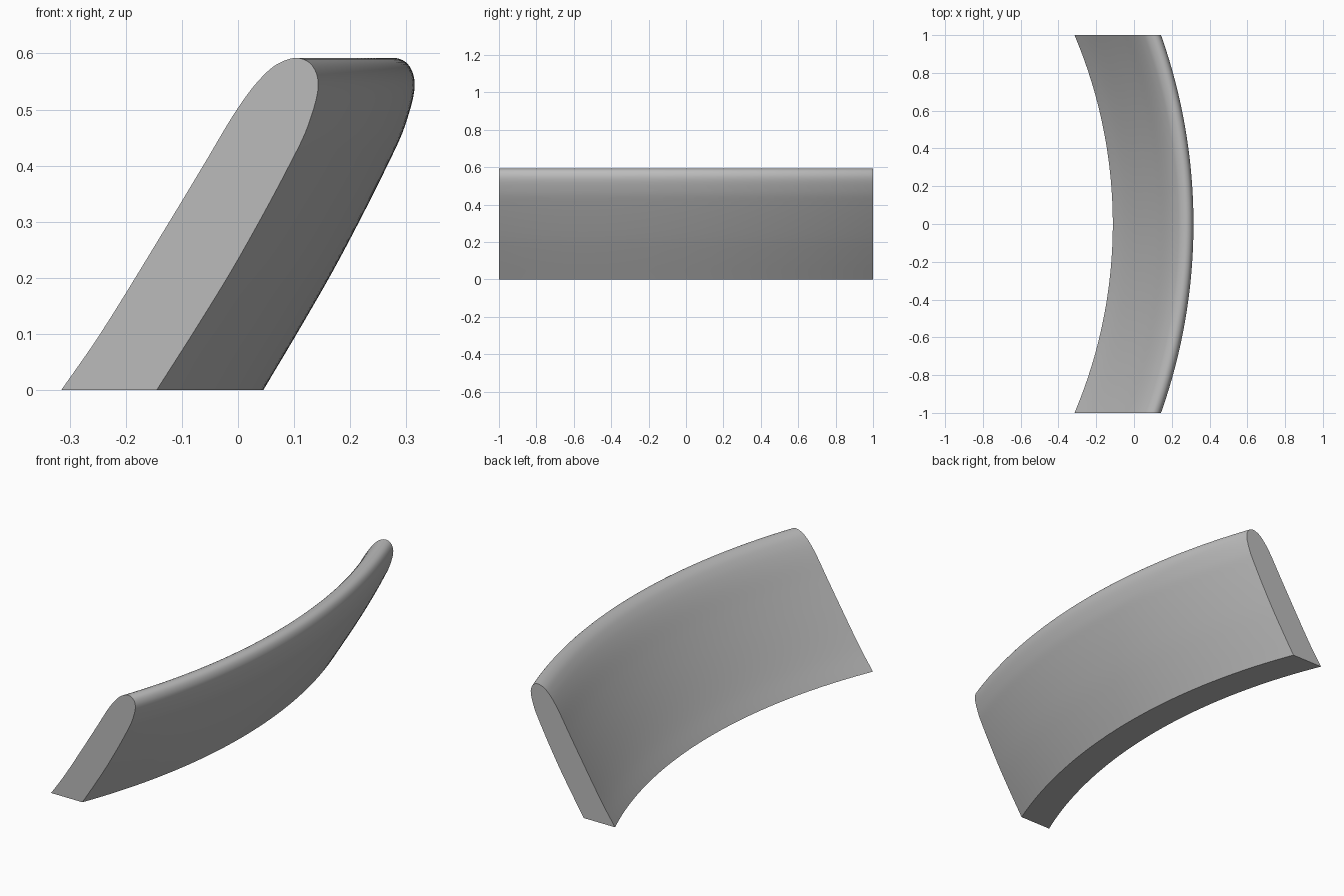
import bpy, bmesh, math
from mathutils import Vector

if "Cube" in bpy.data.objects:
    bpy.data.objects.remove(bpy.data.objects["Cube"])

AXIS_X = -2.68    # vertical axis the panel curves around
STATIONS = 64     # cross-sections along the length
STEPS = 5         # smoothing steps per profile span

# Leaning cross-section at the flat ends, from inner foot over the crest to outer foot
PROFILE = [(-0.315, 0), (-0.247, 0.098), (-0.126, 0.294), (-0.065, 0.395),
           (0, 0.503), (0.038, 0.553), (0.07, 0.581), (0.105, 0.592),
           (0.13, 0.581), (0.143, 0.548), (0.125, 0.472), (0.09, 0.398),
           (0, 0.233), (-0.068, 0.121), (-0.145, 0)]


def smooth_path(points):
    """Catmull-Rom curve with centripetal spacing through the points."""
    p = [Vector(q) for q in points]
    p = [2 * p[0] - p[1]] + p + [2 * p[-1] - p[-2]]
    out = []
    for a, b, c, d in zip(p, p[1:], p[2:], p[3:]):
        t1 = math.sqrt((b - a).length)
        t2 = t1 + math.sqrt((c - b).length)
        t3 = t2 + math.sqrt((d - c).length)
        for i in range(STEPS):
            t = t1 + (t2 - t1) * i / STEPS
            a1 = a.lerp(b, t / t1)
            a2 = b.lerp(c, (t - t1) / (t2 - t1))
            a3 = c.lerp(d, (t - t2) / (t3 - t2))
            b1 = a1.lerp(a2, t / t2)
            b2 = a2.lerp(a3, (t - t1) / (t3 - t1))
            out.append(b1.lerp(b2, (t - t1) / (t2 - t1)))
    return out + [p[-2]]


# Curved panel: the section revolved about the axis and trimmed flat at both ends
section = smooth_path(PROFILE)
bm = bmesh.new()
rings = []
for s in range(STATIONS + 1):
    y = -1 + 2 * s / STATIONS
    rings.append([bm.verts.new((AXIS_X + math.sqrt((q.x - AXIS_X) ** 2 + 1 - y * y), y, q.y))
                  for q in section])
count = len(section)
for r0, r1 in zip(rings, rings[1:]):
    for i in range(count):
        j = (i + 1) % count
        bm.faces.new((r0[i], r0[j], r1[j], r1[i]))
bm.faces.new(rings[0])
bm.faces.new(rings[-1][::-1])
bmesh.ops.recalc_face_normals(bm, faces=bm.faces)
mesh = bpy.data.meshes.new("curved_panel")
bm.to_mesh(mesh)
bm.free()
panel = bpy.data.objects.new("curved_panel", mesh)
bpy.context.collection.objects.link(panel)

# Plain grey finish
grey = bpy.data.materials.new("plain_grey")
grey.use_nodes = True
colour = (0.5, 0.5, 0.5, 1)
grey.diffuse_color = colour
grey.node_tree.nodes["Principled BSDF"].inputs["Base Color"].default_value = colour
mesh.materials.append(grey)

# Smooth sides with crisp ends and foot
bpy.ops.object.select_all(action='DESELECT')
panel.select_set(True)
bpy.context.view_layer.objects.active = panel
bpy.ops.object.shade_smooth_by_angle(angle=math.radians(35))
